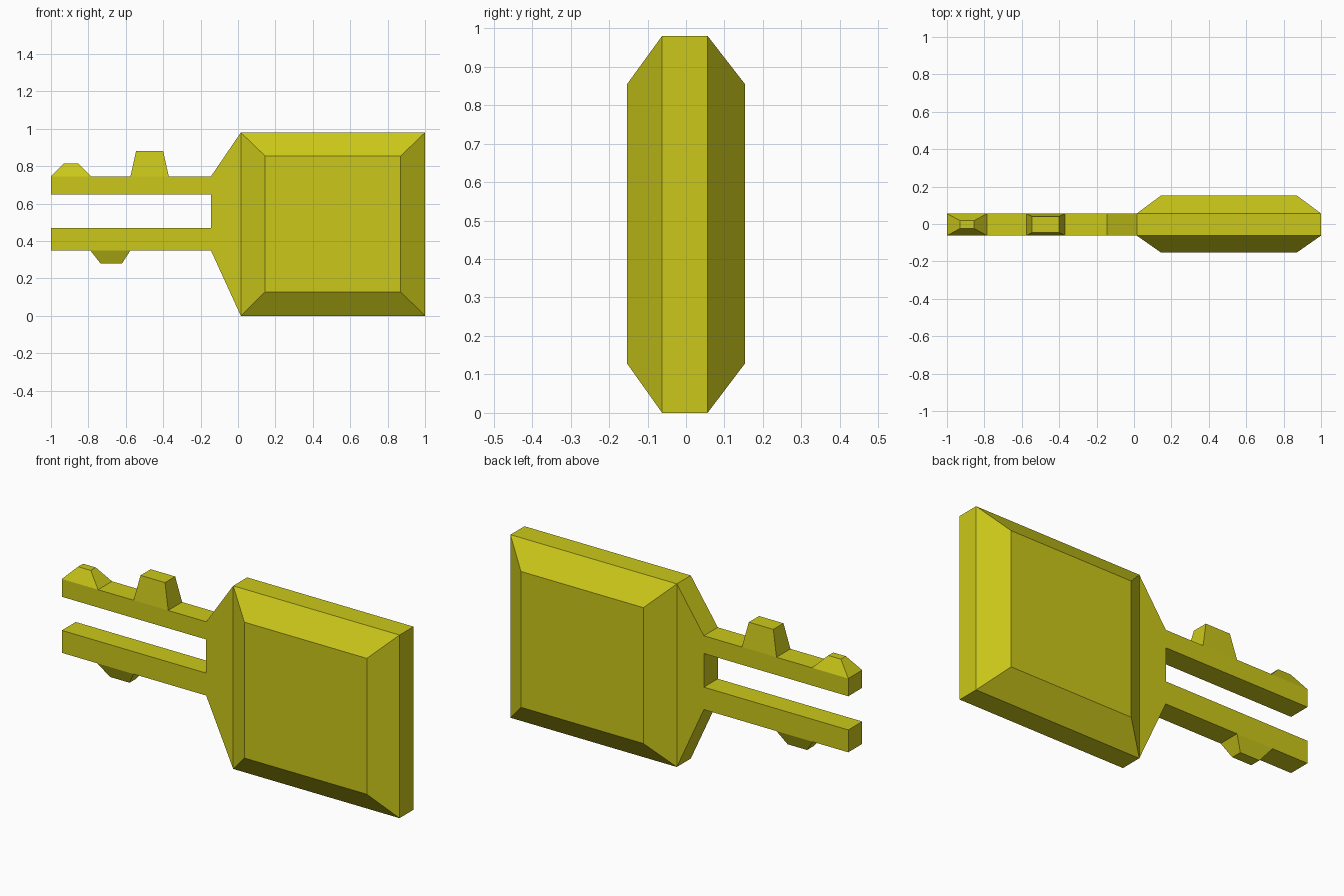
import bpy, bmesh

if "Cube" in bpy.data.objects:
    bpy.data.objects.remove(bpy.data.objects["Cube"])

Y0, Y1 = -0.062, 0.056   # blade thickness
mat = bpy.data.materials.new("yellow")
mat.diffuse_color = (0.60, 0.58, 0.01, 1)
mat.use_nodes = True
mat.node_tree.nodes["Principled BSDF"].inputs["Base Color"].default_value = mat.diffuse_color


def rect_xz(x0, x1, z0, z1, y):
    return [(x0, y, z0), (x1, y, z0), (x1, y, z1), (x0, y, z1)]


def rect_xy(x0, x1, y0, y1, z):
    return [(x0, y0, z), (x1, y0, z), (x1, y1, z), (x0, y1, z)]


def loft(name, rings, cap_start=True, skip=()):
    """Join rings of points with side faces; skip holds (ring, side) openings."""
    bm = bmesh.new()
    vs = [[bm.verts.new(p) for p in r] for r in rings]
    n = len(vs[0])
    for i in range(len(vs) - 1):
        for j in range(n):
            if (i, j) not in skip:
                k = (j + 1) % n
                bm.faces.new((vs[i][j], vs[i][k], vs[i + 1][k], vs[i + 1][j]))
    if cap_start:
        bm.faces.new(vs[0][::-1])
    bm.faces.new(vs[-1])
    bmesh.ops.recalc_face_normals(bm, faces=bm.faces)
    me = bpy.data.meshes.new(name)
    bm.to_mesh(me)
    bm.free()
    me.materials.append(mat)
    ob = bpy.data.objects.new(name, me)
    bpy.context.collection.objects.link(ob)
    return ob


# Grip: thick slab with wide bevels, open where the blade joins
inner = (0.145, 0.87, 0.128, 0.855)
outer = (0.015, 1.0, 0.0, 0.98)
loft("grip", [rect_xz(*inner, -0.153), rect_xz(*outer, Y0),
              rect_xz(*outer, Y1), rect_xz(*inner, 0.153)], skip={(1, 3)})

# Forked blade with tapered neck, open under the teeth and at the grip
profile = [(0.015, 0.98), (-0.145, 0.745), (-0.37, 0.745), (-0.575, 0.745),
           (-0.785, 0.745), (-1, 0.745), (-1, 0.65), (-0.145, 0.65),
           (-0.145, 0.47), (-1, 0.47), (-1, 0.35), (-0.79, 0.35),
           (-0.575, 0.35), (-0.145, 0.35), (0.015, 0)]
loft("forked_blade", [[(x, y, z) for x, z in profile] for y in (Y0, Y1)],
     skip={(0, 2), (0, 4), (0, 11), (0, 14)})

# Teeth: base x range, base z, tip x range, tip z, sideways inset
teeth = {
    "end_tooth": (-1, -0.785, 0.745, -0.93, -0.855, 0.815, 0.038),
    "tall_tooth": (-0.575, -0.37, 0.745, -0.545, -0.40, 0.88, 0.016),
    "lower_tooth": (-0.79, -0.575, 0.35, -0.735, -0.62, 0.28, 0.03),
}
for name, (a, b, z, c, d, tz, inset) in teeth.items():
    loft(name, [rect_xy(a, b, Y0, Y1, z),
                rect_xy(c, d, Y0 + inset, Y1 - inset, tz)], cap_start=False)
